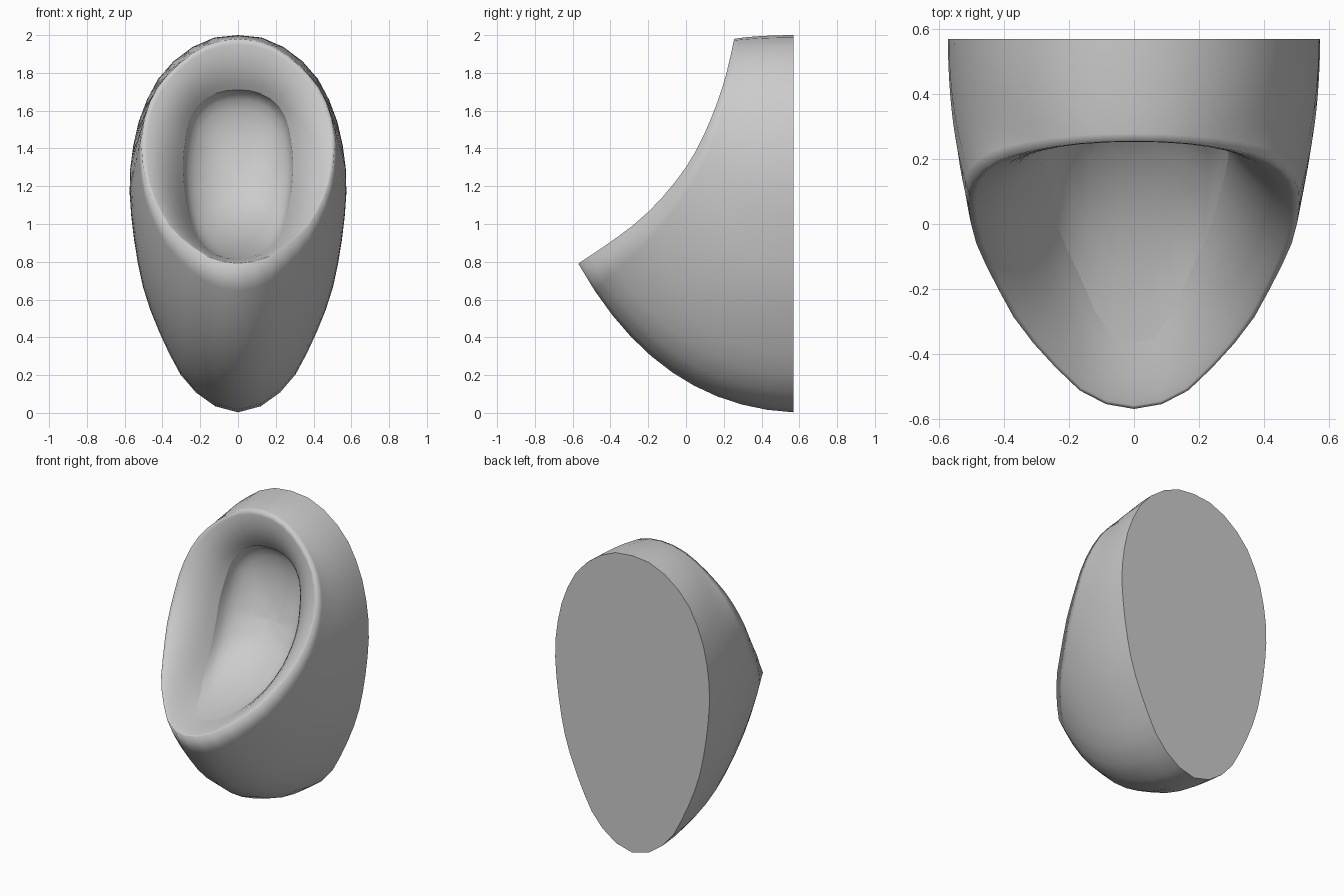
import bpy, bmesh
from mathutils import Vector
from math import sqrt

if "Cube" in bpy.data.objects:
    bpy.data.objects.remove(bpy.data.objects["Cube"])

N = 20  # segments per half outline


def lerp_table(table, k):
    if k <= table[0][0]:
        return table[0][1]
    for (a, va), (b, vb) in zip(table, table[1:]):
        if k <= b:
            return va + (vb - va) * (k - a) / (b - a)
    return table[-1][1]


def smooth_resample(pts, n):
    """Catmull-Rom through half outline (mirrored ends), even arc length."""
    p = [Vector(q) for q in pts]
    p = [Vector((-p[1].x, p[1].y))] + p + [Vector((-p[-2].x, p[-2].y))]
    dense = []
    for i in range(1, len(p) - 2):
        a, b, c, d = p[i - 1:i + 3]
        for j in range(12):
            t = j / 12
            dense.append(0.5 * (2 * b + (c - a) * t + (2 * a - 5 * b + 4 * c - d) * t * t
                                + (3 * b - a - 3 * c + d) * t ** 3))
    dense.append(p[-2])
    acc = [(0.0, dense[0])]
    for a, b in zip(dense, dense[1:]):
        acc.append((acc[-1][0] + (b - a).length, b))
    return [lerp_table(acc, acc[-1][0] * i / n) for i in range(n + 1)]


def bezier(a, b, c, t):
    return a * (1 - t) ** 2 + b * 2 * t * (1 - t) + c * t * t


# Half outlines (x, z), top to bottom
back = smooth_resample([(0, 2), (.2, 1.96), (.4, 1.8), (.52, 1.56), (.57, 1.3), (.57, 1.1),
                        (.54, .85), (.49, .62), (.4, .39), (.29, .18), (.2, .09),
                        (.11, .03), (0, .003)], N)
rim = smooth_resample([(0, 1.98), (.2, 1.93), (.4, 1.76), (.49, 1.58), (.51, 1.4),
                       (.48, 1.2), (.38, 1.0), (.28, .905), (.15, .82), (0, .79)], N)
opening = smooth_resample([(0, 1.71), (.11, 1.695), (.2, 1.64), (.26, 1.54), (.29, 1.35),
                           (.285, 1.2), (.265, 1.07), (.23, .96), (.17, .88), (.09, .83),
                           (0, .82)], N)

# Depth (y) by height for the front cut and the bowl opening
cut = [(.79, -.57), (.9, -.405), (1, -.27), (1.1, -.16), (1.2, -.075), (1.3, 0), (1.4, .06),
       (1.5, .108), (1.6, .15), (1.7, .185), (1.8, .215), (1.9, .238), (1.98, .255)]
mouth = [(.82, -.365), (.84, -.28), (.88, -.15), (.95, -.03), (1.07, .1), (1.2, .175),
         (1.35, .23), (1.5, .275), (1.71, .33)]


def at(v, y):
    return Vector((v.x, y, v.y))


B = [at(v, .57) for v in back]
R = [at(v, lerp_table(cut, v.y)) for v in rim]
O = [at(v, lerp_table(mouth, v.y)) for v in opening]

rings = []
# Outer shell: back edge to rim
for k in range(10):
    t = k / 10
    ring = []
    for b, r in zip(B, R):
        c = b.lerp(r, .04)
        c.y = b.y + .63 * (r.y - b.y)
        ring.append(bezier(b, c, r, t))
    rings.append(ring)
# Rim and sloping lip: rim to bowl opening
for t in (0, .1, .25, .4, .55, .7, .85, 1):
    ring = []
    for r, o in zip(R, O):
        c = r.lerp(o, .55)
        c.y = min(c.y, lerp_table(cut, c.z) + .02)
        ring.append(bezier(r, c, o, t))
    rings.append(ring)
sharp_rings = (0, len(rings) - 1)
# Bowl interior
for s in (.97, .9, .8, .65, .5, .33, .16):
    ring = []
    for o in O:
        z = 1.2 + (o.z - 1.2) * s
        ring.append(Vector((o.x * s, lerp_table(mouth, z) + .2 * sqrt(1 - s * s), z)))
    rings.append(ring)

bm = bmesh.new()
loops = []
for ring in rings:
    full = ring + [Vector((-p.x, p.y, p.z)) for p in ring[-2:0:-1]]
    loops.append([bm.verts.new(p) for p in full])
M = 2 * N
for a, b in zip(loops, loops[1:]):
    for i in range(M):
        j = (i + 1) % M
        bm.faces.new((a[i], a[j], b[j], b[i]))
# Flat wall side and centre of the bowl
bm.faces.new(loops[0])
centre = bm.verts.new((0, lerp_table(mouth, 1.2) + .2, 1.2))
for i in range(M):
    bm.faces.new((loops[-1][i], loops[-1][(i + 1) % M], centre))
bmesh.ops.recalc_face_normals(bm, faces=bm.faces)
for f in bm.faces:
    f.smooth = True
for k in sharp_rings:
    for i in range(M):
        bm.edges.get((loops[k][i], loops[k][(i + 1) % M])).smooth = False

mesh = bpy.data.meshes.new("urinal_bowl")
bm.to_mesh(mesh)
bm.free()
obj = bpy.data.objects.new("urinal_bowl", mesh)
bpy.context.collection.objects.link(obj)
